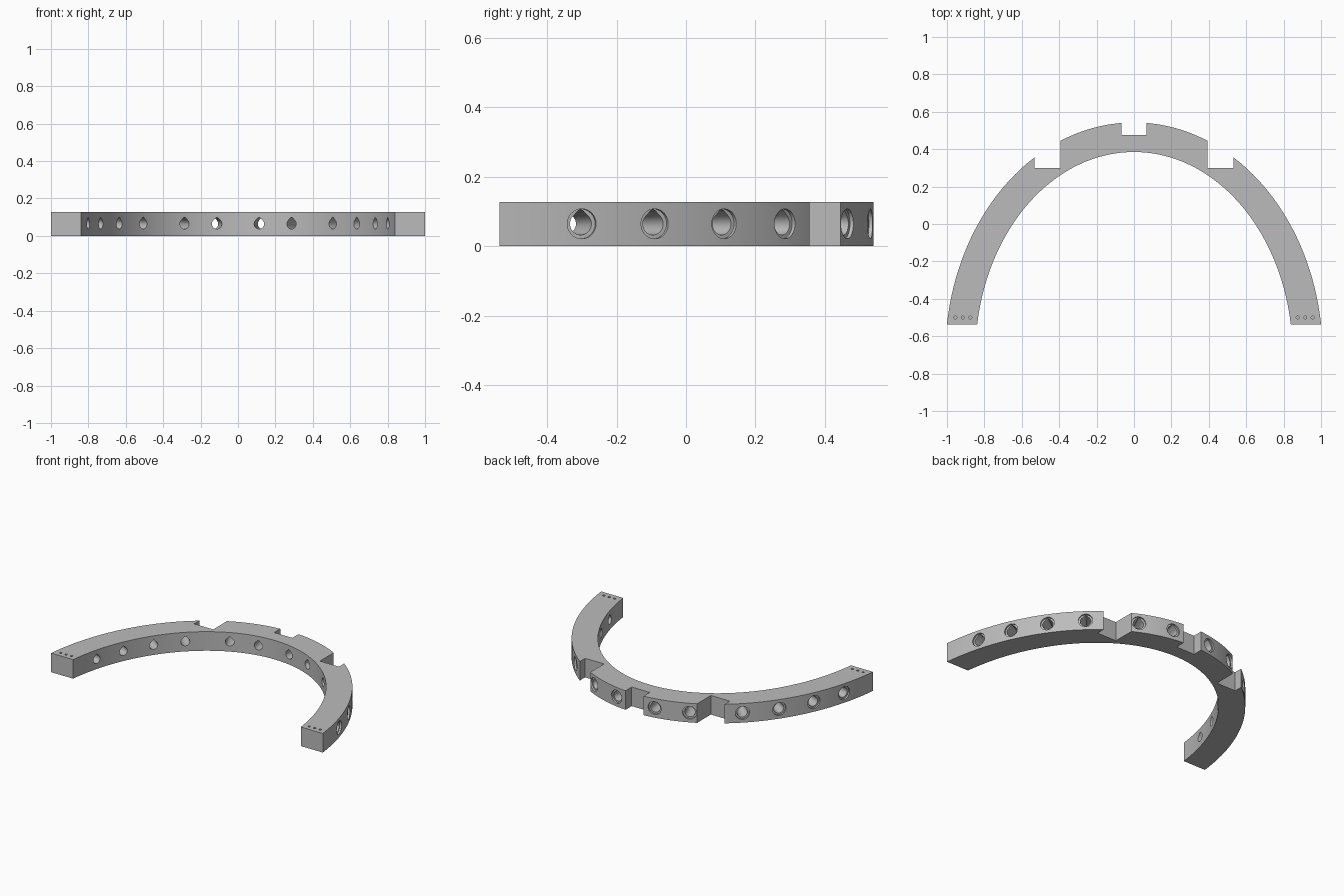
import bpy, bmesh, math
from mathutils import Vector

cube = bpy.data.objects.get("Cube")
if cube:
    bpy.data.objects.remove(cube, do_unlink=True)

HEIGHT = 0.127
CENTER_Y = -0.70          # centre of both ellipses
END_Y = -0.537            # flat ends of the arch
OUTER = (1.009, 1.243)
INNER = (0.848, 1.085)

grey = bpy.data.materials.new("plain grey")
grey.use_nodes = True
colour = (0.5, 0.5, 0.5, 1)
grey.diffuse_color = colour
grey.node_tree.nodes["Principled BSDF"].inputs["Base Color"].default_value = colour


def make_object(name, bm):
    bmesh.ops.recalc_face_normals(bm, faces=bm.faces)
    mesh = bpy.data.meshes.new(name)
    bm.to_mesh(mesh)
    bm.free()
    mesh.materials.append(grey)
    obj = bpy.data.objects.new(name, mesh)
    bpy.context.collection.objects.link(obj)
    return obj


def arc(radii, steps=72):
    a, b = radii
    start = math.asin((END_Y - CENTER_Y) / b)
    sweep = math.pi - 2 * start
    return [(a * math.cos(start + sweep * i / steps),
             CENTER_Y + b * math.sin(start + sweep * i / steps))
            for i in range(steps + 1)]


def loft(bm, rings):
    loops = [[bm.verts.new(p) for p in ring] for ring in rings]
    n = len(loops[0])
    for low, high in zip(loops, loops[1:]):
        for i in range(n):
            j = (i + 1) % n
            bm.faces.new((low[i], low[j], high[j], high[i]))
    bm.faces.new(loops[0])
    bm.faces.new(loops[-1])


def box(bm, x0, x1, y0, y1):
    loft(bm, [[(x0, y0, z), (x1, y0, z), (x1, y1, z), (x0, y1, z)]
              for z in (-0.1, HEIGHT + 0.1)])


def ring(origin, side, radius, pointed, n=32):
    # Circle, or teardrop with its tip upward
    points = []
    for i in range(n):
        t = 2 * math.pi * i / n
        from_top = min(t, 2 * math.pi - t)
        r = radius
        if pointed and from_top < math.pi / 4:
            r = radius * min(1.32, 1 / math.cos(math.pi / 4 - from_top))
        points.append(origin + side * (r * math.sin(t)) + Vector((0, 0, r * math.cos(t))))
    return points


# Arch body
bm = bmesh.new()
outline = arc(OUTER) + arc(INNER)[::-1]
loft(bm, [[(x, y, z) for x, y in outline] for z in (0, HEIGHT)])
arch = make_object("arch_band", bm)

# Rectangular notches in the outer edge
bm = bmesh.new()
box(bm, -0.067, 0.067, 0.475, 0.7)
box(bm, 0.393, 0.533, 0.30, 0.7)
box(bm, -0.533, -0.393, 0.30, 0.7)
notches = make_object("notch_cutter", bm)

# Radial bores with a shallow round recess on the outside
bm = bmesh.new()
a, b = OUTER
for y in (-0.30, -0.09, 0.11, 0.285, 0.465, 0.531):
    rise = (y - CENTER_Y) / b
    x = a * math.sqrt(1 - rise * rise)
    for sign in (1, -1):
        out = Vector((sign * x / a ** 2, (y - CENTER_Y) / b ** 2, 0)).normalized()
        side = Vector((-out.y, out.x, 0))
        mouth = Vector((sign * x, y, 0.064))
        loft(bm, [ring(mouth + out * depth, side, radius, pointed)
                  for depth, radius, pointed in ((0.03, 0.043, False),
                                                 (-0.012, 0.043, False),
                                                 (-0.012, 0.032, True),
                                                 (-0.19, 0.026, True))])
bores = make_object("bore_cutter", bm)

# Three pin holes in the top of each end
bm = bmesh.new()
for sign in (1, -1):
    for x in (0.875, 0.915, 0.955):
        loft(bm, [[(sign * x + 0.008 * math.cos(math.tau * i / 12),
                    -0.50 + 0.008 * math.sin(math.tau * i / 12), z)
                   for i in range(12)] for z in (HEIGHT - 0.03, HEIGHT + 0.03)])
pins = make_object("pin_hole_cutter", bm)

# Cut everything out, then drop the cutters
bpy.ops.object.select_all(action='DESELECT')
bpy.context.view_layer.objects.active = arch
arch.select_set(True)
for cutter in (notches, bores, pins):
    cutter.hide_render = True
    mod = arch.modifiers.new(cutter.name, 'BOOLEAN')
    mod.operation = 'DIFFERENCE'
    mod.solver = 'EXACT'
    mod.object = cutter
    bpy.ops.object.modifier_apply(modifier=mod.name)
    bpy.data.objects.remove(cutter, do_unlink=True)

bpy.ops.object.shade_smooth_by_angle(angle=math.radians(30))
